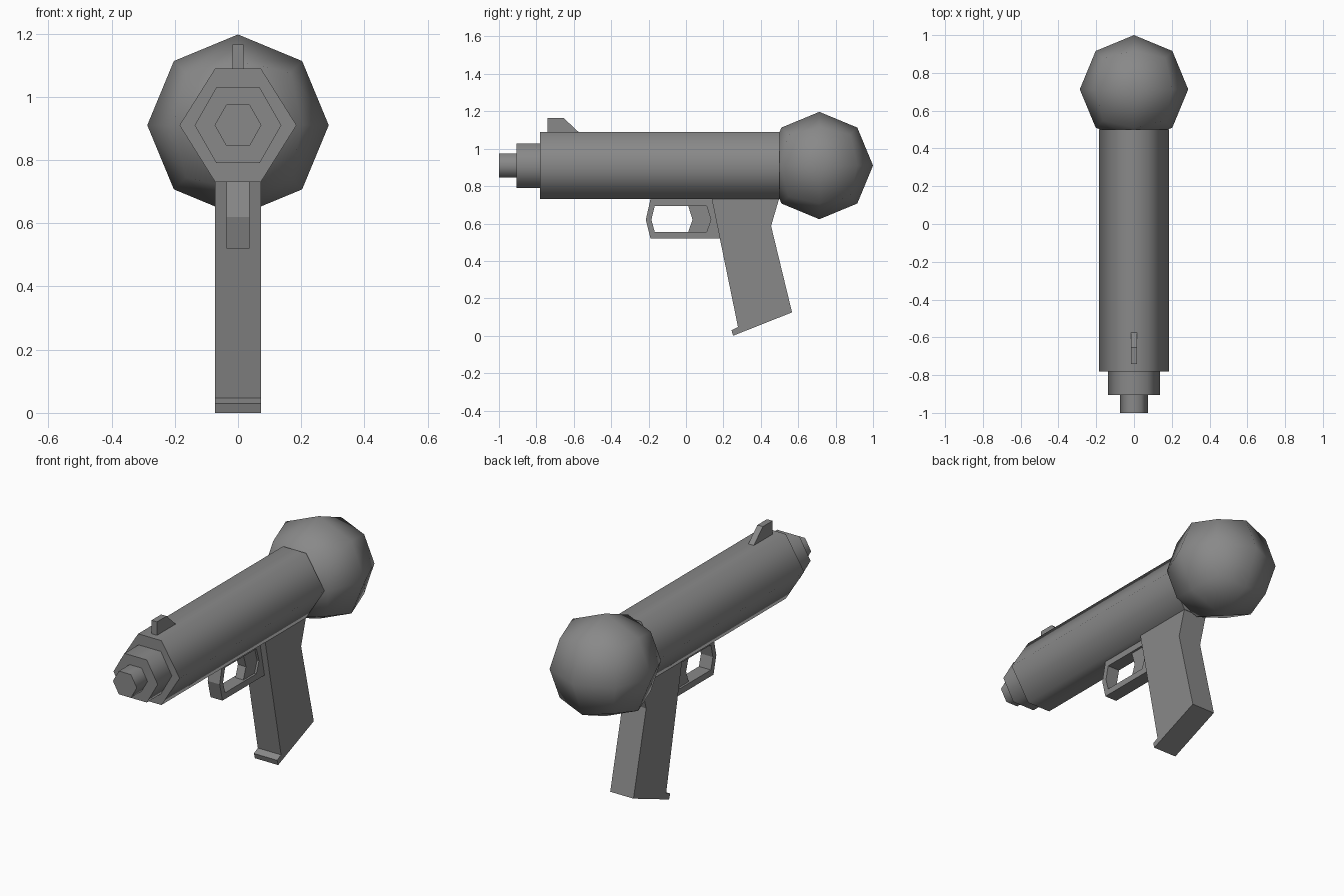
import bpy, bmesh, math

cube = bpy.data.objects.get("Cube")
if cube:
    bpy.data.objects.remove(cube, do_unlink=True)

grey = bpy.data.materials.new("grey_metal")
grey.use_nodes = True
colour = (0.25, 0.25, 0.25, 1)
grey.diffuse_color = colour
grey.node_tree.nodes["Principled BSDF"].inputs["Base Color"].default_value = colour

AXIS_Z = 0.91


def finish(name, bm, smooth_angle=None):
    bmesh.ops.recalc_face_normals(bm, faces=bm.faces)
    mesh = bpy.data.meshes.new(name)
    bm.to_mesh(mesh)
    bm.free()
    mesh.materials.append(grey)
    obj = bpy.data.objects.new(name, mesh)
    bpy.context.collection.objects.link(obj)
    if smooth_angle:
        bpy.ops.object.select_all(action='DESELECT')
        obj.select_set(True)
        bpy.context.view_layer.objects.active = obj
        bpy.ops.object.shade_smooth_by_angle(angle=math.radians(smooth_angle))
    return obj


def extrude_faces(bm, faces, vector):
    ext = bmesh.ops.extrude_face_region(bm, geom=faces)
    verts = [g for g in ext["geom"] if isinstance(g, bmesh.types.BMVert)]
    bmesh.ops.translate(bm, verts=verts, vec=vector)


def side_plate(name, profile, half_width):
    """Extrude a (y, z) profile evenly across x."""
    bm = bmesh.new()
    face = bm.faces.new([bm.verts.new((-half_width, y, z)) for y, z in profile])
    extrude_faces(bm, [face], (2 * half_width, 0, 0))
    return finish(name, bm)


def hex_tube(name, y0, y1, half_width, flat, height):
    """Six-sided tube along y, flat on top and bottom."""
    bm = bmesh.new()
    outline = [(half_width, 0), (flat, height), (-flat, height),
               (-half_width, 0), (-flat, -height), (flat, -height)]
    face = bm.faces.new([bm.verts.new((x, y0, AXIS_Z + z)) for x, z in outline])
    extrude_faces(bm, [face], (0, y1 - y0, 0))
    return finish(name, bm, 70)


# Barrel and stepped muzzle
hex_tube("barrel", -0.78, 0.5, 0.185, 0.072, 0.18)
hex_tube("muzzle_collar", -0.905, -0.78, 0.137, 0.069, 0.119)
hex_tube("muzzle_tip", -1.0, -0.905, 0.074, 0.037, 0.065)

# Rounded rear ball
bm = bmesh.new()
bmesh.ops.create_cube(bm, size=2)
bmesh.ops.subdivide_edges(bm, edges=bm.edges[:], cuts=1, use_grid_fill=True)
for v in bm.verts:
    v.co = v.co.normalized() * 0.287
bmesh.ops.translate(bm, verts=bm.verts, vec=(0, 0.713, AXIS_Z))
finish("rear_ball", bm, 70)

# Front sight
side_plate("front_sight", [(-0.74, 1.08), (-0.74, 1.165), (-0.655, 1.165),
                           (-0.575, 1.09), (-0.575, 1.08)], 0.017)

# Grip with a small lip at the foot
side_plate("grip", [(0.138, 0.73), (0.278, 0.047), (0.243, 0.03), (0.252, 0.0),
                    (0.567, 0.125), (0.455, 0.587), (0.497, 0.73)], 0.072)

# Trigger guard ring
outer = [(-0.19, 0.73), (-0.215, 0.62), (-0.19, 0.52),
         (0.2, 0.52), (0.2, 0.62), (0.2, 0.73)]
inner = [(-0.167, 0.695), (-0.185, 0.62), (-0.167, 0.555),
         (0.11, 0.555), (0.133, 0.62), (0.11, 0.695)]
bm = bmesh.new()
rings = [[bm.verts.new((-0.037, y, z)) for y, z in loop] for loop in (outer, inner)]
quads = []
for i in range(6):
    j = (i + 1) % 6
    quads.append(bm.faces.new((rings[0][i], rings[0][j], rings[1][j], rings[1][i])))
extrude_faces(bm, quads, (0.074, 0, 0))
finish("trigger_guard", bm)

# Trigger
side_plate("trigger", [(0.01, 0.7), (0.035, 0.62), (0.01, 0.55),
                       (0.12, 0.55), (0.14, 0.62), (0.12, 0.7)], 0.025)
